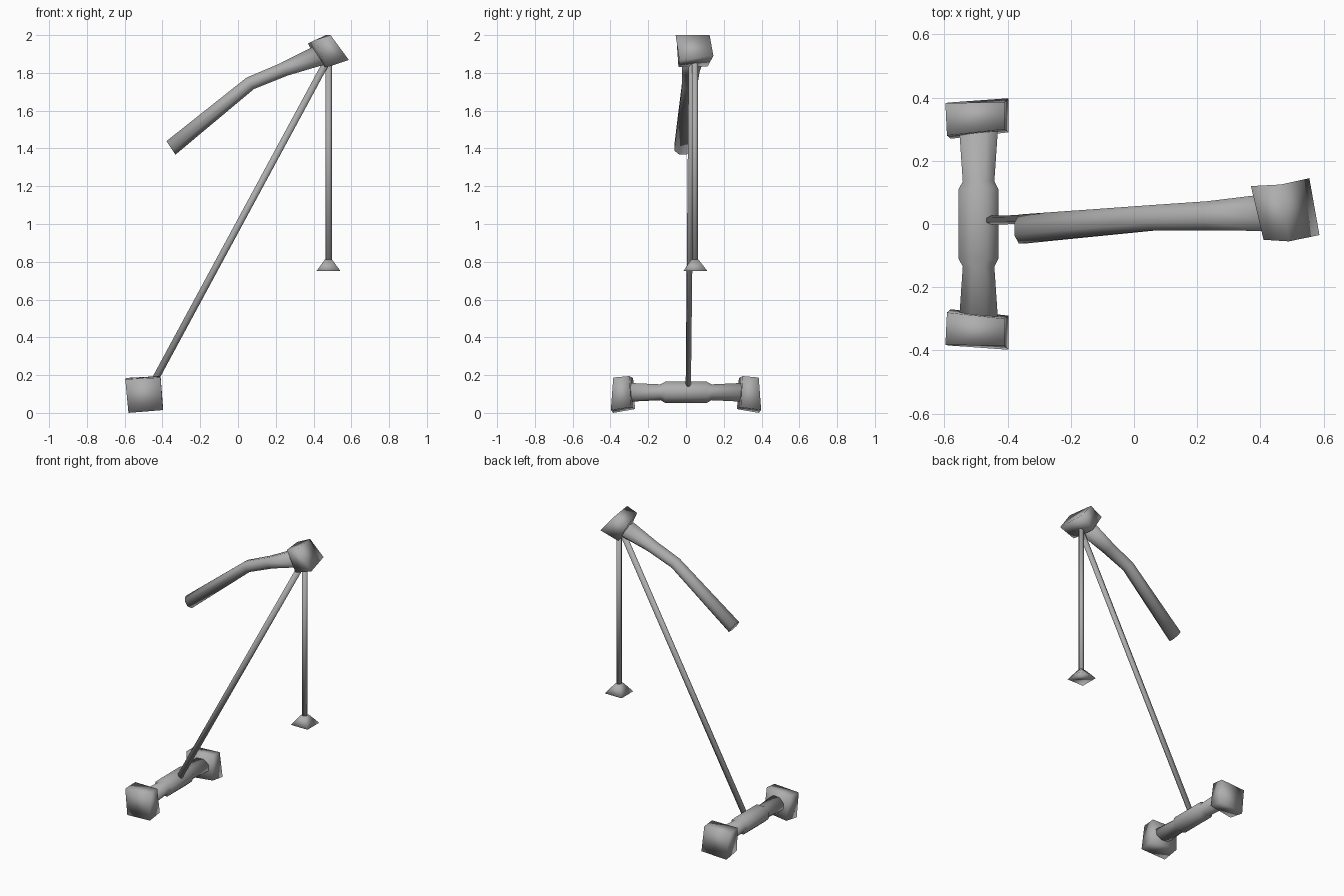
import bpy
import bmesh
from math import cos, sin, pi
from mathutils import Vector

cube = bpy.data.objects.get("Cube")
if cube:
    bpy.data.objects.remove(cube, do_unlink=True)

grey = bpy.data.materials.new("plain grey")
grey.use_nodes = True
colour = (0.42, 0.42, 0.42, 1)
grey.diffuse_color = colour
grey.node_tree.nodes["Principled BSDF"].inputs["Base Color"].default_value = colour


def finish(name, bm):
    """Turn a bmesh into a smooth grey object."""
    bmesh.ops.recalc_face_normals(bm, faces=bm.faces)
    for face in bm.faces:
        face.smooth = True
    mesh = bpy.data.meshes.new(name)
    bm.to_mesh(mesh)
    bm.free()
    mesh.materials.append(grey)
    obj = bpy.data.objects.new(name, mesh)
    bpy.context.collection.objects.link(obj)
    return obj


def loft(name, sections, u, v, sides=8, turn=0.5):
    """Join rings given as (centre, half width along u, half width along v)."""
    bm = bmesh.new()
    u, v = Vector(u).normalized(), Vector(v).normalized()
    fit = cos(pi / sides) if turn else 1
    rings = []
    for centre, a, b in sections:
        ring = []
        for i in range(sides):
            t = 2 * pi * (i + turn) / sides
            ring.append(bm.verts.new(Vector(centre) + u * a * cos(t) / fit + v * b * sin(t) / fit))
        rings.append(ring)
    for low, high in zip(rings, rings[1:]):
        for i in range(sides):
            j = (i + 1) % sides
            bm.faces.new((low[i], low[j], high[j], high[i]))
    bm.faces.new(rings[0])
    bm.faces.new(rings[-1])
    return finish(name, bm)


def block(name, inner, outer, mirror=1):
    """Skewed box between two four-cornered ends."""
    bm = bmesh.new()
    ends = [[bm.verts.new((x, y * mirror, z)) for x, y, z in end] for end in (inner, outer)]
    for end in ends:
        bm.faces.new(end)
    for i in range(4):
        j = (i + 1) % 4
        bm.faces.new((ends[0][i], ends[0][j], ends[1][j], ends[1][i]))
    return finish(name, bm)


# Crossbar at the bottom, with a thick grip and flaring necks
half = [(0.11, 0.063, 0.056), (0.135, 0.050, 0.042), (0.31, 0.062, 0.050)]
bar = [(-y, a, b) for y, a, b in reversed(half)] + half
loft("crossbar", [((-0.492, y, 0.109), a, b) for y, a, b in bar], (1, 0, 0), (0, 0, 1))

# Skewed block on each end of the crossbar
inner = [(-0.41, 0.30, 0.195), (-0.592, 0.28, 0.185), (-0.58, 0.27, 0.02), (-0.397, 0.29, 0.03)]
outer = [(-0.41, 0.385, 0.187), (-0.597, 0.383, 0.178), (-0.58, 0.385, 0), (-0.397, 0.398, 0.015)]
for name, side in (("back_block", 1), ("front_block", -1)):
    block(name, inner, outer, side)

# Upper block
block("top_block",
      [(0.37, 0.12, 1.955), (0.41, -0.05, 1.975), (0.47, -0.04, 1.83), (0.44, 0.115, 1.835)],
      [(0.465, 0.125, 2.0), (0.49, -0.055, 2.0), (0.587, -0.035, 1.868), (0.555, 0.145, 1.89)])

# Bent handle
loft("handle", [((-0.355, -0.016, 1.403), 0.046, 0.043),
                ((0.065, 0.02, 1.745), 0.040, 0.036),
                ((0.24, 0.026, 1.817), 0.046, 0.038),
                ((0.425, 0.036, 1.89), 0.058, 0.056)],
     (0, 1, 0), (-0.55, 0, 0.83))

# Slanted rod from the crossbar to the upper block
loft("slanted_rod", [((-0.47, 0.012, 0.12), 0.014, 0.021),
                     ((0.47, 0.03, 1.86), 0.016, 0.021)],
     (0, 1, 0), (-0.88, 0, 0.475), sides=6, turn=0)

# Hanging rod and its flared foot
loft("hanging_rod", [((0.48, 0.047, 0.80), 0.018, 0.018),
                     ((0.48, 0.047, 1.88), 0.018, 0.018)],
     (1, 0, 0), (0, 1, 0), sides=6, turn=0)
loft("flared_foot", [((0.479, 0.05, 0.75), 0.064, 0.064),
                     ((0.479, 0.047, 0.812), 0.019, 0.019)],
     (1, 0, 0), (0, 1, 0), sides=4)
